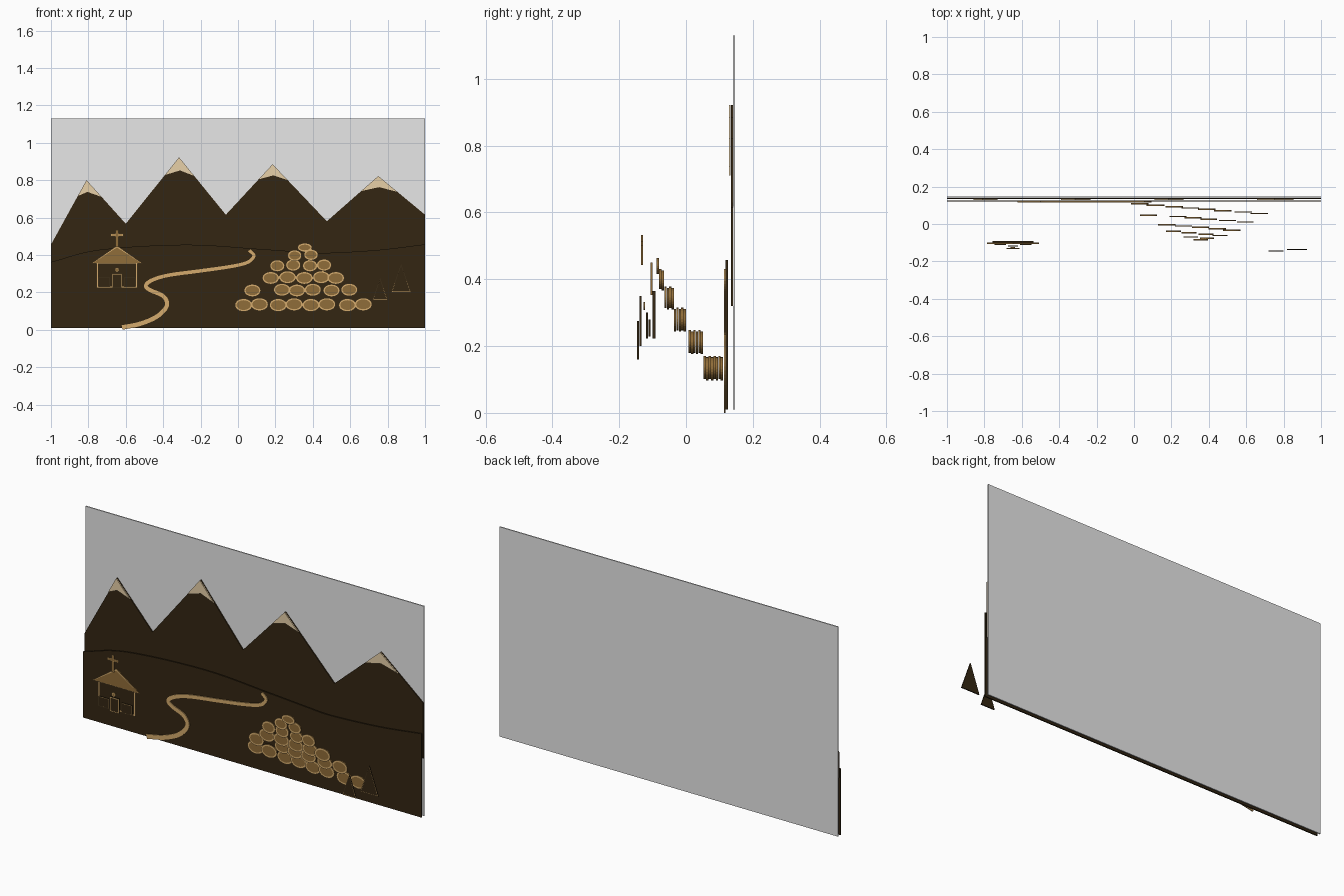
import bpy, bmesh, math
from mathutils import Vector

cube = bpy.data.objects.get("Cube")
if cube:
    bpy.data.objects.remove(cube, do_unlink=True)


def material(name, rgb):
    m = bpy.data.materials.new(name)
    m.use_nodes = True
    m.diffuse_color = (*rgb, 1)
    m.node_tree.nodes["Principled BSDF"].inputs["Base Color"].default_value = (*rgb, 1)
    return m


grey = material("backboard_grey", (0.8, 0.8, 0.8))
dark = material("dark_brown", (0.034, 0.019, 0.006))
brown = material("mid_brown", (0.28, 0.153, 0.041))
tan = material("tan_outline", (0.66, 0.41, 0.153))
cream = material("snow_cream", (0.84, 0.66, 0.41))


def plate(name, outline, y, thick, fill, rim=0, rim_mat=tan):
    """Flat panel from an x-z outline; front at y, with an optional coloured rim."""
    bm = bmesh.new()
    front = [bm.verts.new((x, y, z)) for x, z in outline]
    back = [bm.verts.new((x, y + thick, z)) for x, z in outline]
    face = bm.faces.new(front)
    bm.faces.new(back[::-1])
    n = len(front)
    for i in range(n):
        j = (i + 1) % n
        bm.faces.new((front[j], front[i], back[i], back[j]))
    bmesh.ops.recalc_face_normals(bm, faces=bm.faces)
    if rim:
        ring = bmesh.ops.inset_individual(bm, faces=[face], thickness=rim)
        for f in ring["faces"]:
            f.material_index = 1
        face.material_index = 0
    mesh = bpy.data.meshes.new(name)
    bm.to_mesh(mesh)
    bm.free()
    mesh.materials.append(fill)
    mesh.materials.append(rim_mat)
    ob = bpy.data.objects.new(name, mesh)
    bpy.context.collection.objects.link(ob)
    return ob


def box(x0, x1, z0, z1):
    return [(x0, z0), (x1, z0), (x1, z1), (x0, z1)]


def oval(x, z, rx, rz, n=24):
    return [(x + rx * math.cos(math.tau * i / n), z + rz * math.sin(math.tau * i / n))
            for i in range(n)]


def smooth(points, steps=6):
    """Smooth curve through the given points."""
    p = [Vector(q) for q in points]
    p = [2 * p[0] - p[1]] + p + [2 * p[-1] - p[-2]]
    out = []
    for a, b, c, d in zip(p, p[1:], p[2:], p[3:]):
        for i in range(steps):
            t = i / steps
            out.append(0.5 * (2 * b + (c - a) * t + (2 * a - 5 * b + 4 * c - d) * t * t
                              + (3 * b - a - 3 * c + d) * t ** 3))
    return out + [p[-2]]


# Backboard
plate("backboard", box(-1, 1, 0.01, 1.13), 0.141, 0.006, grey)

# Mountain range
ridge = [(-1, .455), (-.81, .80), (-.60, .567), (-.315, .922), (-.065, .615),
         (.185, .885), (.475, .58), (.75, .822), (1, .615)]
plate("mountain_range", [(-1, .32)] + ridge + [(1, .32)], 0.134, 0.006, dark)

# Snow caps follow the slopes on each side of a peak
for i, drop in ((1, .09), (3, .1), (5, .085), (7, .085)):
    peak = Vector(ridge[i])

    def down(side, d):
        s = Vector(ridge[i + side]) - peak
        return peak + s * (d / -s.y)
    left, right = down(-1, drop * 0.95), down(1, drop)
    notch = (peak.x + 0.005, peak.y - drop * 0.7)
    plate("snow_cap", [peak, left, notch, right], 0.128, 0.005, cream)

# Foreground hill
crest = smooth([(-1, .362), (-.74, .428), (-.28, .455), (.1, .433), (.33, .417),
                (.47, .411), (.75, .427), (1, .457)])
plate("hill", [(-1, .01)] + crest + [(1, .01)], 0.119, 0.007, dark)

# Winding path
line = smooth([(-.62, .012), (-.52, .033), (-.43, .073), (-.38, .13), (-.4, .18),
               (-.47, .212), (-.493, .236), (-.46, .265), (-.37, .292), (-.2, .315),
               (-.04, .338), (.05, .36), (.085, .395), (.06, .425)])
sides = ([], [])
for i, p in enumerate(line):
    t = (line[min(i + 1, len(line) - 1)] - line[max(i - 1, 0)]).normalized()
    off = Vector((-t.y, t.x)) * (0.012 - 0.004 * i / len(line))
    sides[0].append(p + off)
    sides[1].append(p - off)
plate("path", sides[0] + sides[1][::-1], 0.114, 0.005, tan)

# Stone pile: height, first depth, half width, half height, centres
rows = [
    (.132, .104, .047, .035, (.03, .115, .215, .3, .39, .475, .585, .67)),
    (.21, .044, .045, .034, (.077, .235, .315, .4, .5, .595)),
    (.277, -.007, .046, .034, (.175, .265, .355, .445, .523)),
    (.342, -.043, .04, .032, (.21, .295, .385, .46)),
    (.397, -.073, .038, .03, (.303, .39)),
    (.44, -.088, .039, .024, (.357,)),
]
for z, y, rx, rz, centres in rows:
    for i, x in enumerate(centres):
        wobble = 0.004 * (i % 2)
        plate("stone", oval(x, z + wobble, rx, rz), y - 0.0073 * i, 0.007, brown, 0.009)

# Chapel
cx = -0.647
plate("chapel_wall", box(cx - .11, cx + .11, .222, .365), -0.1, 0.008, dark, 0.012)
plate("chapel_roof", [(cx - .14, .353), (cx + .14, .353), (cx, .45)],
      -0.106, 0.006, brown, 0.01)
for s in (-1, 1):
    x = cx + s * 0.068
    plate("chapel_window", box(x - .03, x + .03, .228, .28), -0.112, 0.005, dark, 0.004)
plate("chapel_door", box(cx - .027, cx + .027, .222, .3), -0.12, 0.006, dark, 0.007)
plate("round_window", oval(cx, .32, .012, .012, 16), -0.127, 0.005, brown, 0.005)
w, arm = 0.008, 0.034
half = [(w, .443), (w, .5), (arm, .5), (arm, .514), (w, .514), (w, .533)]
plate("chapel_cross", [(cx + x, z) for x, z in half] +
      [(cx - x, z) for x, z in half[::-1]], -0.134, 0.005, brown, 0.005)

# Pine trees
for x, z0, z1, r, y in ((.76, .16, .275, .04, -.147), (.872, .2, .35, .053, -.139)):
    plate("pine_tree", [(x - r, z0), (x + r, z0), (x, z1)], y, 0.006, dark, 0.006)
